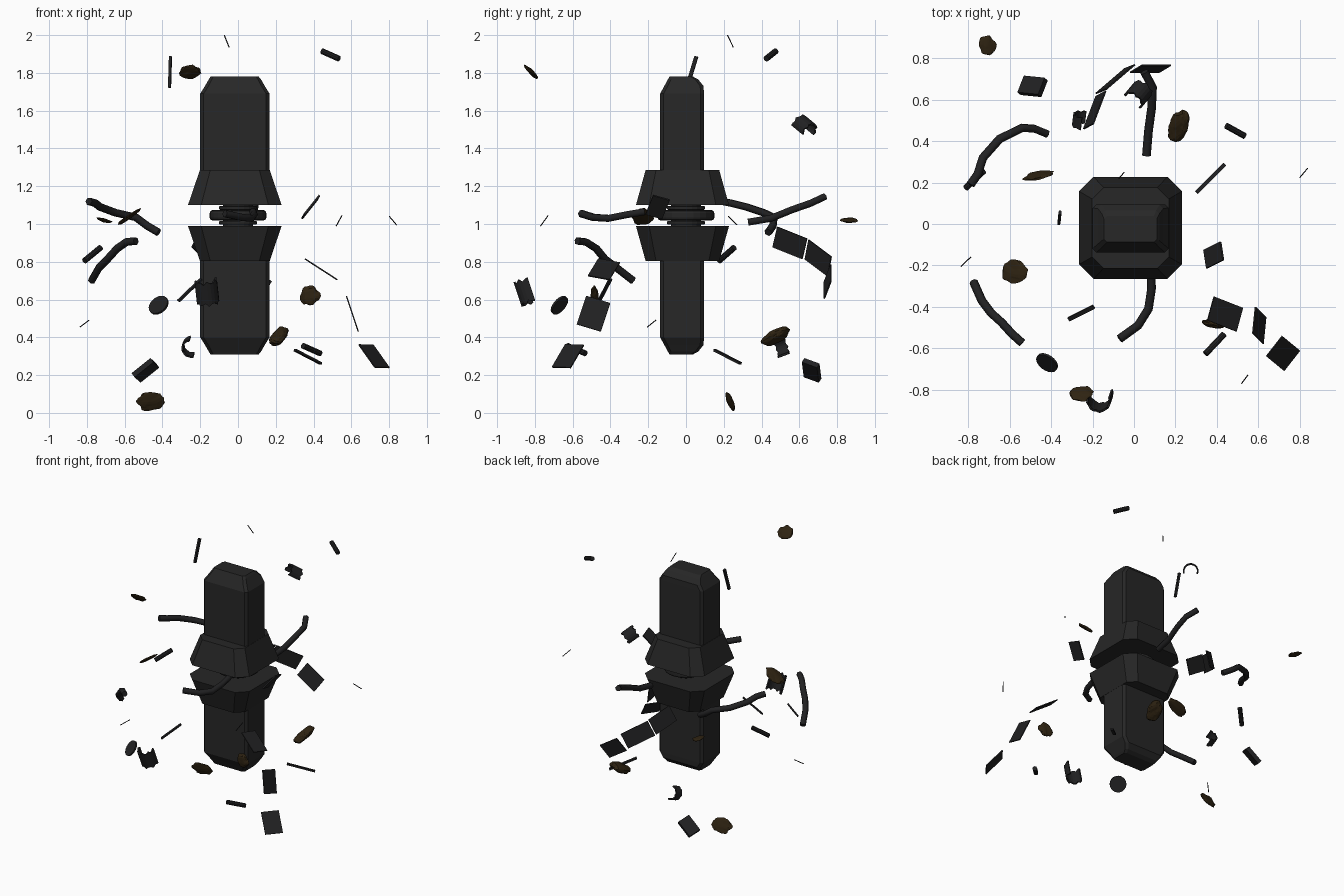
import bpy, bmesh, math
from mathutils import Vector, Matrix, noise

if "Cube" in bpy.data.objects:
    bpy.data.objects.remove(bpy.data.objects["Cube"])


def material(name, col):
    m = bpy.data.materials.new(name)
    m.diffuse_color = (*col, 1)
    m.use_nodes = True
    m.node_tree.nodes["Principled BSDF"].inputs["Base Color"].default_value = m.diffuse_color
    return m


BODY = material("charcoal casing", (0.02, 0.02, 0.02))
SCRAP = material("dark scrap", (0.015, 0.015, 0.016))
RUST = material("burnt brown", (0.028, 0.017, 0.006))


def add(name, bm, mat, matrix=None):
    bmesh.ops.recalc_face_normals(bm, faces=bm.faces)
    me = bpy.data.meshes.new(name)
    bm.to_mesh(me)
    bm.free()
    me.materials.append(mat)
    ob = bpy.data.objects.new(name, me)
    bpy.context.collection.objects.link(ob)
    if matrix:
        ob.matrix_world = matrix
    return ob


def frame(c, u, v):
    """Matrix at c with x along u and y towards v."""
    x = Vector(u).normalized()
    y = Vector(v)
    y = (y - x * y.dot(x)).normalized()
    z = x.cross(y)
    return Matrix.Translation(c) @ Matrix((x, y, z)).transposed().to_4x4()


def facing(c, d):
    """Matrix at c with z along d."""
    return Matrix.Translation(c) @ Vector(d).to_track_quat('Z', 'Y').to_matrix().to_4x4()


def loft(name, rings, mat, flip=False):
    """Solid through chamfered rectangles: z, x0, x1, y0, y1, corner cut."""
    bm = bmesh.new()
    loops = []
    for z, x0, x1, y0, y1, c in rings:
        z = 2.09 - z if flip else z
        pts = [(x0 + c, y0), (x1 - c, y0), (x1, y0 + c), (x1, y1 - c),
               (x1 - c, y1), (x0 + c, y1), (x0, y1 - c), (x0, y0 + c)]
        loops.append([bm.verts.new((x, y, z)) for x, y in pts])
    for a, b in zip(loops, loops[1:]):
        for i in range(8):
            j = (i + 1) % 8
            bm.faces.new((a[i], a[j], b[j], b[i]))
    bm.faces.new(loops[0])
    bm.faces.new(loops[-1])
    return add(name, bm, mat)


# Two mirrored halves of the casing, each a chamfered block and a flared collar
for side, flip in (("upper", False), ("lower", True)):
    loft(side + "_block", [(1.2, -.20, .167, -.137, .095, .018),
                           (1.69, -.20, .167, -.137, .095, .018),
                           (1.73, -.175, .142, -.115, .093, .018),
                           (1.765, -.155, .122, -.096, .065, .016),
                           (1.78, -.145, .11, -.088, .038, .014)], BODY, flip)
    loft(side + "_collar", [(1.10, -.265, .231, -.265, .228, .07),
                            (1.285, -.202, .168, -.214, .176, .055)], BODY, flip)


def cylinder(name, c, d, r, length, mat, n=12, bevel=0):
    bm = bmesh.new()
    bmesh.ops.create_cone(bm, cap_ends=True, segments=n, radius1=r, radius2=r, depth=length)
    if bevel:
        rim = [e for e in bm.edges if abs(e.verts[0].co.z - e.verts[1].co.z) < 1e-5]
        bmesh.ops.bevel(bm, geom=rim, offset=bevel, segments=2, affect='EDGES', profile=.5)
    return add(name, bm, mat, facing(c, d))


# Core discs in the gap
UP = (0, 0, 1)
cylinder("core_disc", (0, 0, 1.046), UP, .15, .055, BODY, 24, .015)
cylinder("core_spindle", (0, 0, 1.045), UP, .08, .16, BODY, 16)
for z in (1.007, 1.085):
    cylinder("core_washer", (0, 0, z), UP, .10, .02, BODY, 20, .005)

# Torn cables
CABLES = {
    "back_left": [(-.79, .19, 1.12), (-.755, .24, 1.11), (-.73, .32, 1.09), (-.65, .41, 1.06),
                  (-.54, .465, 1.035), (-.48, .46, .99), (-.42, .435, .955)],
    "front_left": [(-.775, -.28, .70), (-.735, -.37, .77), (-.69, -.43, .815),
                   (-.64, -.475, .87), (-.59, -.53, .905), (-.54, -.575, .91)],
    "back": [(.06, .33, 1.01), (.07, .45, 1.03), (.085, .56, 1.075),
             (.09, .66, 1.11), (.05, .735, 1.145)],
    "front": [(.08, -.22, 1.065), (.085, -.31, 1.05), (.07, -.41, 1.03),
              (.02, -.49, 1.035), (-.07, -.555, 1.055)],
}
for key, pts in CABLES.items():
    cu = bpy.data.curves.new(key + "_cable", 'CURVE')
    cu.dimensions = '3D'
    cu.bevel_depth, cu.bevel_resolution, cu.use_fill_caps = .021, 1, True
    sp = cu.splines.new('POLY')
    sp.points.add(len(pts) - 1)
    for p, co in zip(sp.points, pts):
        p.co = (*co, 1)
    cu.materials.append(SCRAP)
    bpy.context.collection.objects.link(bpy.data.objects.new(key + "_cable", cu))


def plate(name, c, u, v, t=.007, mat=SCRAP):
    """Thin box with full edges u and v."""
    bm = bmesh.new()
    bmesh.ops.create_cube(bm, size=1)
    bmesh.ops.scale(bm, verts=bm.verts, vec=(Vector(u).length, Vector(v).length, t))
    return add(name, bm, mat, frame(c, u, v))


# Flat panels blown off in two chains, plus two loose ones
for c, u, v in [
    ((-.19, .55, .90), (.06, .158, -.063), (-.045, -.02, -.11)),
    ((-.09, .70, .82), (.14, .12, -.09), (.03, .04, -.105)),
    ((.08, .75, .695), (.14, 0, -.09), (-.06, -.035, -.09)),
    ((.44, -.435, .76), (.14, -.055, -.09), (-.03, -.115, .02)),
    ((.605, -.49, .525), (.05, -.05, -.15), (-.01, -.13, .03)),
    ((.72, -.625, .30), (.085, -.07, -.12), (-.075, -.1, 0)),
]:
    plate("loose_panel", c, u, v)
plate("small_panel", (.385, -.15, 1.09), (.08, .04, .1), (.01, -.09, .02), .01)
plate("small_panel", (-.49, .665, .225), (.1, -.01, .08), (-.03, -.08, .03), .03)

# Narrow blades
for c, u, v, t in [
    ((-.36, .03, 1.805), (.005, .05, .165), (.1, .6, -.2), .014),
    ((-.255, -.43, .65), (.12, .06, .115), (.5, -.5, 0), .01),
    ((.37, .22, .297), (.135, .135, -.07), (.5, -.5, 0), .012),
]:
    plate("blade", c, u, Vector(v).normalized() * .02, t)

# Round pegs and needle splinters, length given by direction
for c, d in [((.49, .45, 1.895), (.09, -.05, -.04)), ((-.77, .215, .84), (.085, .08, .07)),
             ((.39, -.58, .335), (.09, .095, -.04))]:
    cylinder("peg", c, d, .016, Vector(d).length, SCRAP, 10)
for c, d in [((-.06, .235, 1.968), (.025, .03, -.063)), ((.535, -.75, 1.017), (.03, .04, .055)),
             ((.82, .247, 1.018), (.038, .045, -.045)), ((-.812, -.182, .473), (.048, .045, .036))]:
    cylinder("splinter", c, d, .003, Vector(d).length, SCRAP, 6)

# Loose cap disc
cylinder("cap_disc", (-.42, -.67, .57), (.5, .7, -.6), .057, .012, SCRAP, 20)


def shell(name, c, axis, toward, r, length, arc):
    """Broken piece of tube, its wall centred on the direction 'toward'."""
    bm = bmesh.new()
    n, rows = 12, []
    for i in range(n + 1):
        a = arc * (i / n - .5)
        h = length * (.5 + .08 * math.sin(i * 2.3))
        rows.append([bm.verts.new((z, r * math.cos(a), r * math.sin(a))) for z in (-h, h)])
    for a, b in zip(rows, rows[1:]):
        bm.faces.new((a[0], b[0], b[1], a[1]))
    ob = add(name, bm, SCRAP, frame(c, axis, toward))
    mod = ob.modifiers.new("wall", 'SOLIDIFY')
    mod.thickness = .01
    mod.offset = 0


shell("tube_fragment", (-.165, -.835, .645), (-.1, -.3, .9), (.1, -1, -.2), .055, .12, 3.6)
shell("tube_fragment", (.02, .625, 1.51), (.5, .6, -.5), (.2, .3, .8), .048, .085, 3.8)
shell("tube_fragment", (-.245, .50, .35), (.1, .8, .3), (-1, .1, -.2), .047, .06, 3.2)


# Charred lumps: flattened noisy blobs
def lump(c, u, v, t, seed):
    bm = bmesh.new()
    bmesh.ops.create_icosphere(bm, subdivisions=3, radius=.5)
    for p in bm.verts:
        p.co *= 1 + .28 * noise.noise(p.co * 3.2 + Vector((seed * 7.3, 1.7, seed)))
    bmesh.ops.scale(bm, verts=bm.verts, vec=(Vector(u).length, Vector(v).length, t))
    add("charred_lump", bm, RUST, frame(c, u, v))


for k, (c, u, v, t) in enumerate([
    ((-.255, -.82, 1.805), (.11, 0, .01), (0, .07, -.07), .025),
    ((-.58, -.23, 1.035), (.125, 0, .085), (.01, .11, 0), .022),
    ((.215, .475, .405), (.06, .135, .08), (.08, -.04, .03), .06),
    ((.38, -.485, .62), (.1, -.02, 0), (0, 0, .1), .035),
    ((-.46, .235, .06), (.145, .03, 0), (0, .035, -.095), .02),
    ((-.71, .865, 1.02), (.075, .02, -.02), (.01, .095, -.005), .02),
]):
    lump(c, u, v, t, k)
